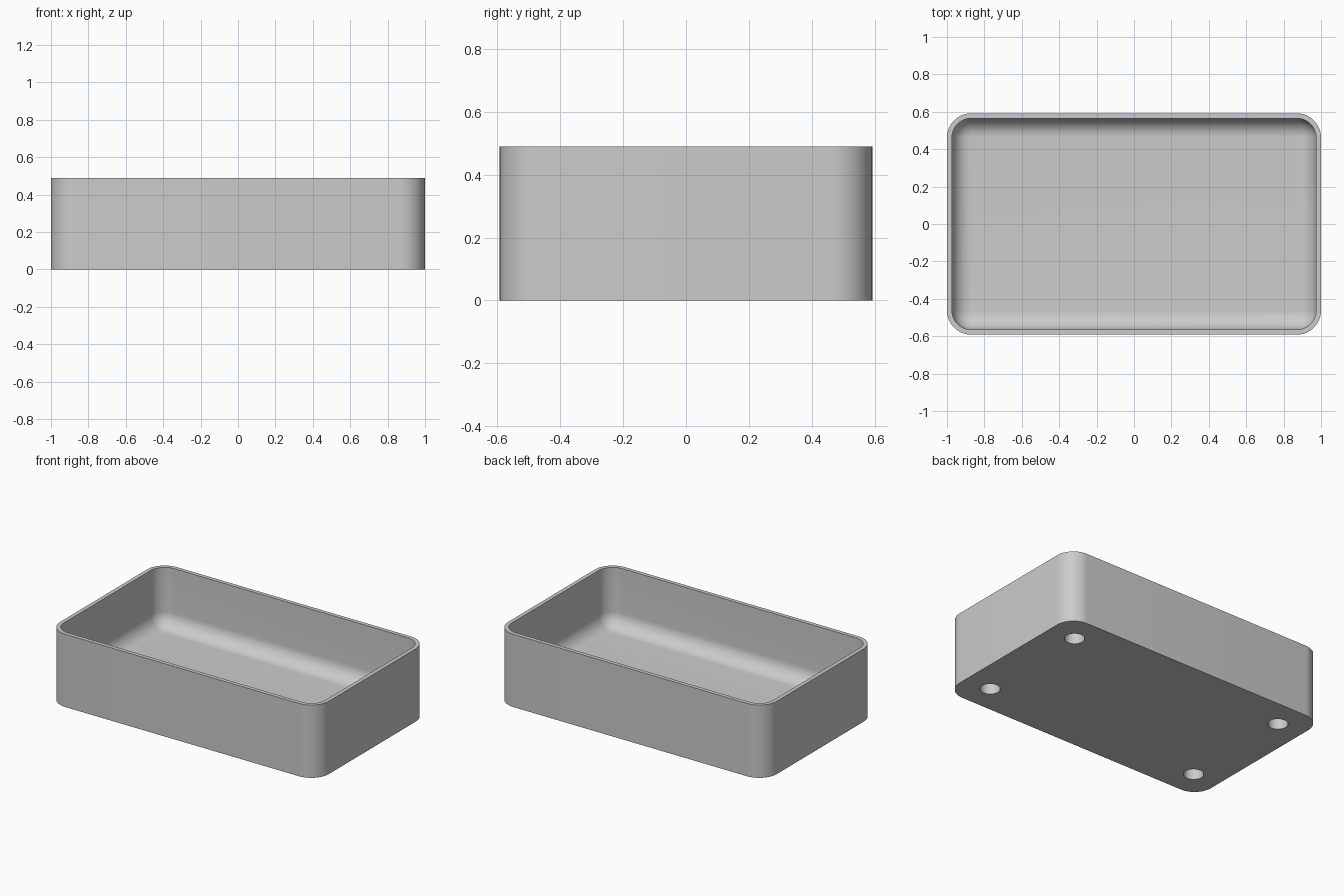
import bpy, bmesh
from math import sin, cos, pi, radians

if "Cube" in bpy.data.objects:
    bpy.data.objects.remove(bpy.data.objects["Cube"], do_unlink=True)

HALF_X, HALF_Y, HEIGHT = 1.0, 0.592, 0.49
CORNER, WALL, FLOOR, FILLET = 0.13, 0.027, 0.092, 0.1
HOLE_X, HOLE_Y, HOLE_R, HOLE_DEPTH = 0.81, 0.4, 0.062, 0.078
STEPS = 12

grey = bpy.data.materials.new("plain grey")
grey.use_nodes = True
colour = (0.6, 0.6, 0.6, 1)
grey.diffuse_color = colour
grey.node_tree.nodes["Principled BSDF"].inputs["Base Color"].default_value = colour


def rounded_ring(bm, inset, z):
    """Rounded rectangle of vertices, pulled in from the outer wall by inset."""
    ring = []
    corners = [(1, 1), (-1, 1), (-1, -1), (1, -1)]
    for quarter, (sx, sy) in enumerate(corners):
        for i in range(STEPS + 1):
            a = (quarter + i / STEPS) * pi / 2
            ring.append(bm.verts.new((
                sx * (HALF_X - CORNER) + (CORNER - inset) * cos(a),
                sy * (HALF_Y - CORNER) + (CORNER - inset) * sin(a), z)))
    return ring


# Wall section: outer foot, rim, then inner wall curving into the floor
section = [(0, 0), (0, HEIGHT), (WALL, HEIGHT)]
for i in range(STEPS + 1):
    a = i / STEPS * pi / 2
    section.append((WALL + FILLET * (1 - cos(a)), FLOOR + FILLET * (1 - sin(a))))

bm = bmesh.new()
rings = [rounded_ring(bm, inset, z) for inset, z in section]
for low, high in zip(rings, rings[1:]):
    for i in range(len(low)):
        j = (i + 1) % len(low)
        bm.faces.new((low[i], low[j], high[j], high[i]))
bm.faces.new(rings[0][::-1])
bm.faces.new(rings[-1])
bmesh.ops.recalc_face_normals(bm, faces=bm.faces)
mesh = bpy.data.meshes.new("tray")
bm.to_mesh(mesh)
bm.free()
mesh.materials.append(grey)
tray = bpy.data.objects.new("tray", mesh)
bpy.context.collection.objects.link(tray)

# Four blind round holes in the underside
for sx in (-1, 1):
    for sy in (-1, 1):
        bpy.ops.mesh.primitive_cylinder_add(
            vertices=32, radius=HOLE_R, depth=2 * HOLE_DEPTH,
            location=(sx * HOLE_X, sy * HOLE_Y, 0))
        cutter = bpy.context.object
        cutter.name = "hole_cutter"
        cutter.hide_render = True
        cutter.data.materials.append(grey)
        cut = tray.modifiers.new("foot hole", "BOOLEAN")
        cut.operation, cut.solver, cut.object = "DIFFERENCE", "EXACT", cutter
        bpy.context.view_layer.objects.active = tray
        bpy.ops.object.modifier_apply(modifier=cut.name)
        bpy.data.objects.remove(cutter, do_unlink=True)

# Smooth curves, sharp rim and base
bpy.ops.object.select_all(action="DESELECT")
tray.select_set(True)
bpy.context.view_layer.objects.active = tray
bpy.ops.object.shade_smooth_by_angle(angle=radians(30))
